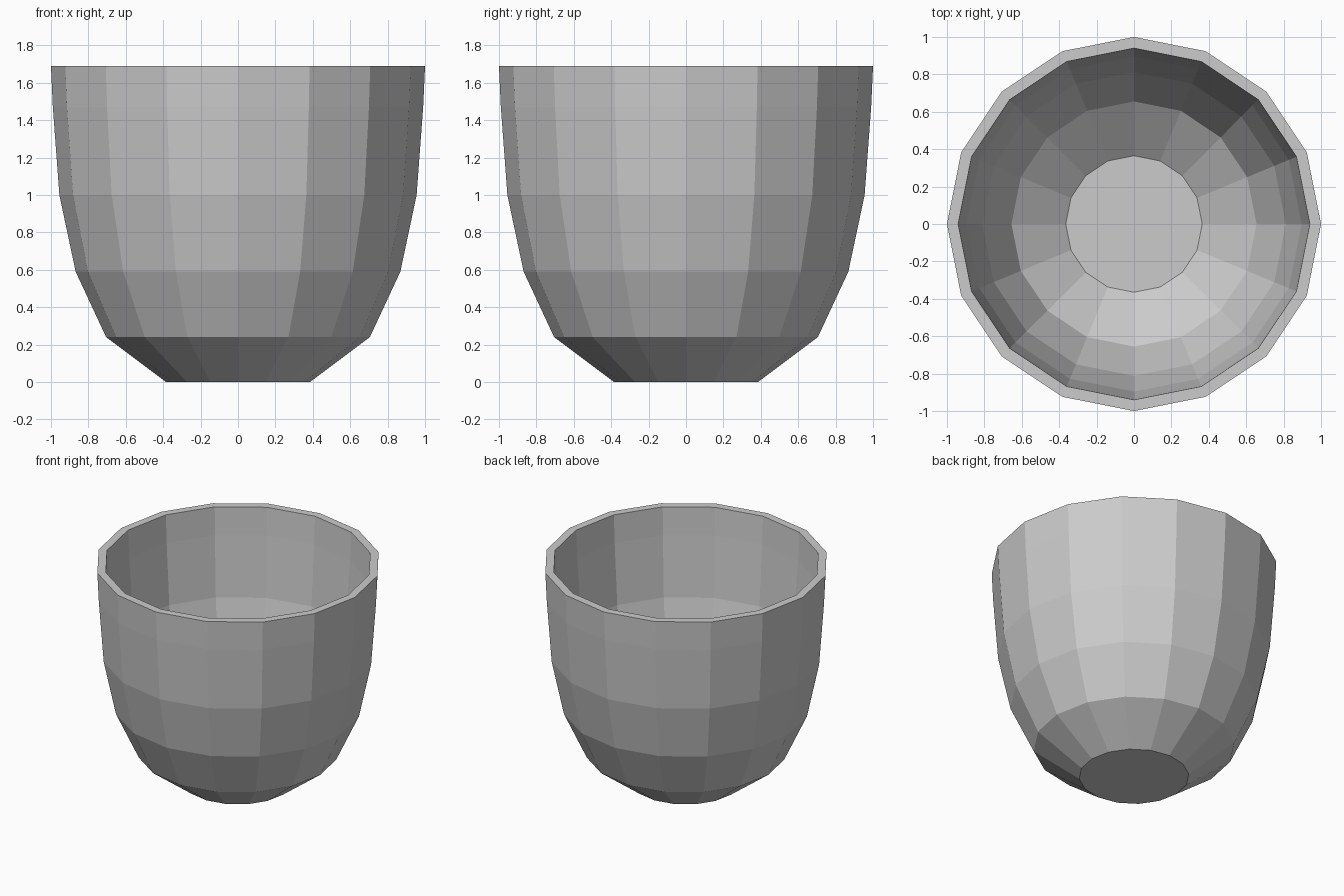
import bpy, bmesh
from math import cos, sin, pi

if "Cube" in bpy.data.objects:
    bpy.data.objects.remove(bpy.data.objects["Cube"])

SIDES = 16
# Closed wall profile (radius, z): outside going up, then inside going down
PROFILE = [(0.385, 0.0), (0.705, 0.24), (0.868, 0.59), (0.955, 1.0),
           (0.99, 1.47), (1.0, 1.69),
           (0.94, 1.69), (0.93, 1.475), (0.896, 1.01), (0.812, 0.615),
           (0.655, 0.28), (0.365, 0.06)]


def lathe(name, profile, sides):
    bm = bmesh.new()
    rings = [[bm.verts.new((r * cos(2 * pi * i / sides), r * sin(2 * pi * i / sides), z))
              for i in range(sides)] for r, z in profile]
    for a, b in zip(rings, rings[1:]):
        for i in range(sides):
            j = (i + 1) % sides
            bm.faces.new((a[i], a[j], b[j], b[i]))
    # underside and inner floor
    bm.faces.new(rings[0][::-1])
    bm.faces.new(rings[-1])
    bmesh.ops.recalc_face_normals(bm, faces=bm.faces)
    mesh = bpy.data.meshes.new(name)
    bm.to_mesh(mesh)
    bm.free()
    obj = bpy.data.objects.new(name, mesh)
    bpy.context.collection.objects.link(obj)
    return obj


# Faceted cup
lathe("cup", PROFILE, SIDES)
